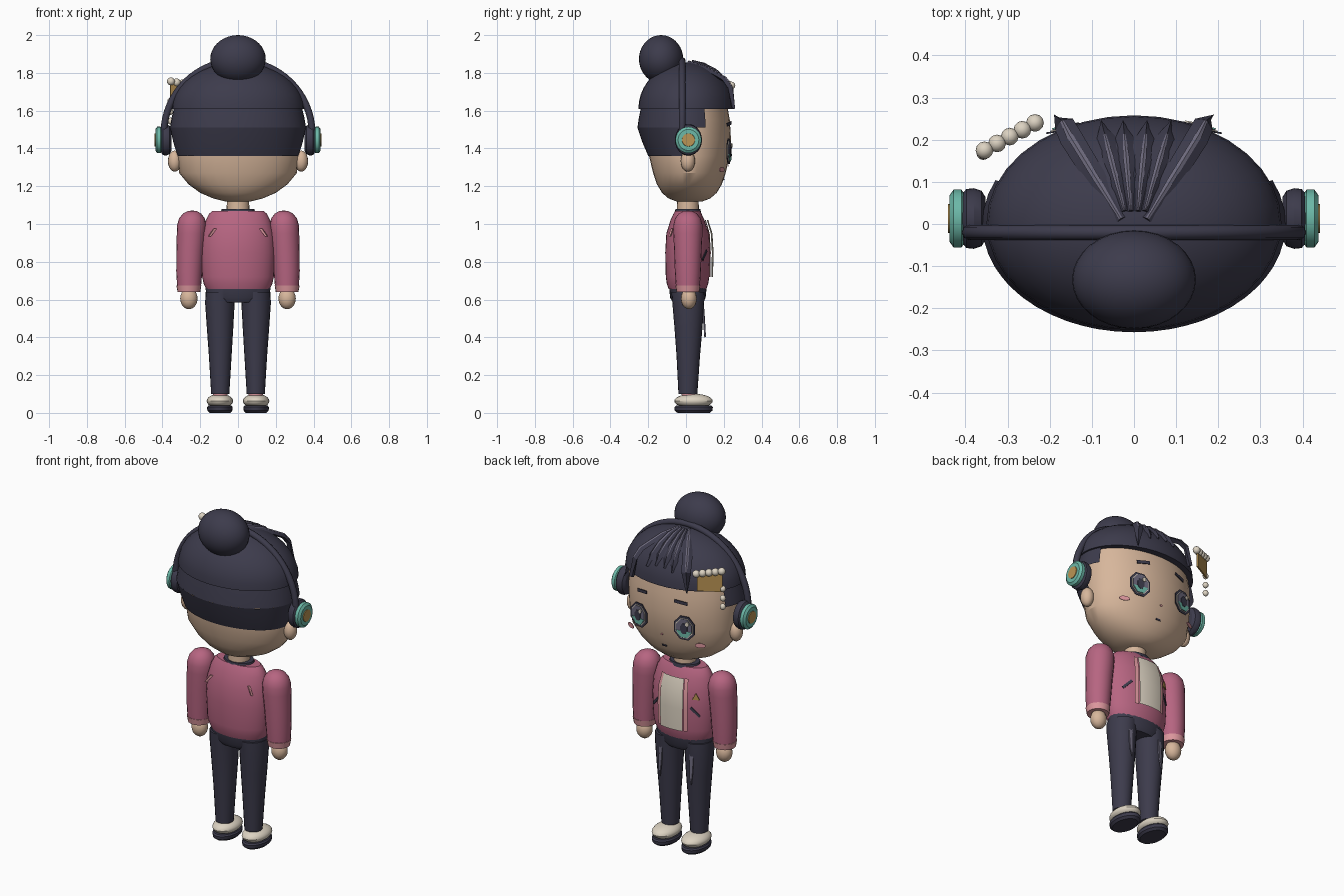
import bpy, bmesh, math
from mathutils import Vector, Matrix

if "Cube" in bpy.data.objects:
    bpy.data.objects.remove(bpy.data.objects["Cube"])

COLORS = {
    "navy": (0.046, 0.044, 0.072), "skin": (0.68, 0.47, 0.33), "rose": (0.47, 0.13, 0.22),
    "cream": (0.72, 0.65, 0.54), "teal": (0.15, 0.48, 0.39), "gold": (0.50, 0.30, 0.09),
    "pale_pink": (0.72, 0.31, 0.34), "grey_violet": (0.15, 0.14, 0.20),
}
MATS = {}
for key, c in COLORS.items():
    MATS[key] = bpy.data.materials.new(key)
    MATS[key].diffuse_color = (*c, 1)


def finish(name, bm, mat, matrix=None):
    me = bpy.data.meshes.new(name)
    if matrix is not None:
        bm.transform(matrix)
    bm.to_mesh(me)
    bm.free()
    me.materials.append(MATS[mat])
    ob = bpy.data.objects.new(name, me)
    bpy.context.collection.objects.link(ob)
    return ob


def loft(name, mat, rings, n=32, a0=0, a1=360, matrix=None):
    """Stack of elliptical rings (z, rx, ry, cx, cy), rising; partial angles leave it open."""
    bm = bmesh.new()
    full = a1 - a0 >= 360
    m = n if full else n + 1
    rows = []
    for r in rings:
        z, rx, ry, cx, cy = (tuple(r) + (0, 0))[:5]
        angs = [math.radians(a0 + (a1 - a0) * i / n) for i in range(m)]
        rows.append([bm.verts.new((cx + rx * math.cos(a), cy + ry * math.sin(a), z)) for a in angs])
    for lo, hi in zip(rows, rows[1:]):
        for i in range(n):
            j = (i + 1) % m
            bm.faces.new((lo[i], lo[j], hi[j], hi[i]))
    if full:
        bm.faces.new(rows[0][::-1])
        bm.faces.new(rows[-1])
    return finish(name, bm, mat, matrix)


def ball(name, mat, loc, rad, seg=24, rings=14):
    bm = bmesh.new()
    bmesh.ops.create_uvsphere(bm, u_segments=seg, v_segments=rings, radius=1)
    return finish(name, bm, mat, Matrix.Translation(loc) @ Matrix.Diagonal((*rad, 1)))


def plate(name, mat, pts, loc, yaw=0, pitch=0, depth=0.004):
    """Thin slab from an x,z outline, facing +y before it is turned."""
    bm = bmesh.new()
    back = [bm.verts.new((x, 0, z)) for x, z in pts]
    front = [bm.verts.new((x, depth, z)) for x, z in pts]
    bm.faces.new(back)
    bm.faces.new(front[::-1])
    for i in range(len(pts)):
        j = (i + 1) % len(pts)
        bm.faces.new((back[i], front[i], front[j], back[j]))
    bmesh.ops.recalc_face_normals(bm, faces=bm.faces)
    turn = Matrix.Rotation(math.radians(yaw), 4, 'Z') @ Matrix.Rotation(math.radians(pitch), 4, 'X')
    return finish(name, bm, mat, Matrix.Translation(loc) @ turn)


def oval(rx, rz, n=8, cx=0, cz=0):
    off = math.pi / n
    return [(cx + rx * math.cos(off + i * math.tau / n), cz + rz * math.sin(off + i * math.tau / n)) for i in range(n)]


def bar(length, width, slant):
    c, s = math.cos(math.radians(slant)), math.sin(math.radians(slant))
    corners = [(-length, -width), (length, -width), (length, width), (-length, width)]
    return [((x * c - z * s) / 2, (x * s + z * c) / 2) for x, z in corners]


def lock(name, mat, path, widths, thick, lift=0):
    """Diamond-section hair strand along a path."""
    bm = bmesh.new()
    path = [Vector(p) for p in path]
    rows = []
    for i, p in enumerate(path):
        t = (path[min(i + 1, len(path) - 1)] - path[max(i - 1, 0)]).normalized()
        side = t.cross(Vector((0, 0, 1))).normalized()
        up = side.cross(t).normalized()
        q, w = p + up * lift, widths[i] / 2
        rows.append([bm.verts.new(v) for v in (q - side * w, q + up * thick, q + side * w, q - up * thick)])
    for a, b in zip(rows, rows[1:]):
        for i in range(4):
            bm.faces.new((a[i], a[(i + 1) % 4], b[(i + 1) % 4], b[i]))
    bm.faces.new(rows[0])
    bm.faces.new(rows[-1][::-1])
    bmesh.ops.recalc_face_normals(bm, faces=bm.faces)
    return finish(name, bm, mat)


# Head and neck
loft("head", "skin", [(z, rx, ry, 0, 0.018) for z, rx, ry in (
    (1.12, .07, .07), (1.135, .13, .11), (1.165, .20, .145), (1.21, .262, .172), (1.27, .312, .192),
    (1.36, .322, .214), (1.45, .328, .22), (1.55, .328, .214), (1.63, .315, .20))])
loft("neck", "skin", [(1.04, .062, .06, 0, .01), (1.14, .058, .056, 0, .01)], 20)

# Hair: dome, back sections, bun
dome = [math.radians(a) for a in range(0, 90, 9)] + [math.radians(88)]
loft("hair_cap", "navy", [(1.61 + .245 * math.sin(a), .35 * math.cos(a), .255 * math.cos(a), 0, .003) for a in dome], 36)
loft("hair_upper_back", "navy", [(1.51, .36, .257), (1.56, .352, .25), (1.62, .338, .238)], 28, -204, 24)
loft("hair_lower_back", "navy", [(1.36, .32, .20), (1.43, .342, .23), (1.51, .36, .257)], 28, -184, 4)
ball("hair_bun", "navy", (0, -.132, 1.873), (.147, .117, .127), 32, 18)


def on_dome(x, y):
    return (x, y, 1.61 + .245 * math.sqrt(max(0, 1 - (x / .35) ** 2 - (y / .257) ** 2)))


# Fringe strands with pale streaks
for s in (-1, 1):
    path = [(s * .03, .01, 1.85), (s * .085, .10, 1.825), (s * .15, .205, 1.765), (s * .166, .236, 1.72), (s * .18, .25, 1.61)]
    lock("outer_fringe", "navy", path, (.03, .05, .055, .05, .008), .014)
    lock("outer_fringe_streak", "grey_violet", path[:4], (.008, .016, .016, .01), .003, .013)
for x in (-.075, -.025, .03, .085):
    path = [on_dome(x * (.3 + .7 * t), .03 + .205 * t) for t in (0, .3, .6, .85, 1)]
    lock("inner_fringe", "navy", path, (.015, .03, .045, .045, .01), .014)
    lock("inner_fringe_streak", "grey_violet", path[:4], (.006, .012, .015, .006), .003, .013)

# Headphone band
curve = bpy.data.curves.new("headband", 'CURVE')
curve.dimensions = '3D'
curve.bevel_depth, curve.bevel_resolution = .018, 2
spline = curve.splines.new('POLY')
spline.points.add(32)
for i, p in enumerate(spline.points):
    a = math.pi * i / 32
    p.co = (.392 * math.cos(a), -.02, 1.48 + .385 * math.sin(a), 1)
curve.materials.append(MATS["navy"])
bpy.context.collection.objects.link(bpy.data.objects.new("headband", curve))

for s in (-1, 1):
    # Ears and ear cups
    ball("ear", "skin", (s * .335, .01, 1.333), (.036, .038, .056), 16, 10)
    out = Matrix.Translation((0, .013, 1.445)) @ Matrix.Rotation(s * math.pi / 2, 4, 'Y')
    loft("ear_cushion", "navy", [(.352, .055, .05), (.362, .075, .066), (.38, .083, .072), (.398, .08, .07), (.41, .06, .056)], 24, matrix=out)
    loft("ear_cup", "teal", [(.402, .06, .058), (.41, .07, .069), (.428, .07, .069), (.438, .056, .055)], 24, matrix=out)
    loft("ear_cup_disc", "gold", [(.43, .036, .036), (.442, .034, .034)], 20, matrix=out)

    # Eyes in stacked layers, brows and cheeks
    for i, (part, mat, pts) in enumerate((
            ("eye_outline", "navy", oval(.066, .074)),
            ("eye_white", "cream", oval(.054, .061)),
            ("eye_iris", "grey_violet", oval(.049, .058)),
            ("eye_iris_lower", "teal", [(-.045, -.015), (-.02, -.052), (.02, -.052), (.045, -.015)]),
            ("eye_pupil", "navy", oval(.022, .032)),
            ("eye_glint", "cream", oval(.012, .014, 6, -.02, .03)))):
        plate(part, mat, pts, (s * (.148 + .0004 * i), .224 + .0025 * i, 1.385), -s * 10)
    plate("brow", "navy", bar(.075, .018, -s * 8), (s * .125, .226, 1.53), -s * 16)
    plate("cheek_blush", "pale_pink", oval(.03, .014, 12), (s * .225, .188, 1.288), -s * 25)
plate("nose", "pale_pink", oval(.007, .006, 6), (0, .224, 1.31))
plate("mouth", "navy", bar(.03, .009, 0), (0, .199, 1.235), 0, -15)

# Hair ornament: beaded bar, gold plate, hanging beads
for i in range(5):
    t = i / 4
    ball("ornament_bead", "cream", (-.355 + .12 * t, .175 + .065 * t, 1.755 - .022 * t), (.021, .021, .021), 12, 8)
plate("ornament_plate", "gold", [(-.068, -.055), (.068, -.055), (.068, .05), (-.068, .06)], (-.297, .203, 1.69), 29, 0, .008)
for z in (1.65, 1.595, 1.545):
    ball("ornament_drop", "cream", (-.358, .168, z), (.016, .016, .018), 12, 8)

# Jacket body
TORSO = ((.655, .168, .10), (.685, .182, .11), (.72, .19, .115), (.85, .196, .118), (.95, .19, .112),
         (1.02, .17, .09), (1.055, .152, .074), (1.07, .135, .065))
loft("jacket", "rose", [(z, rx, ry, 0, .008) for z, rx, ry in TORSO])
loft("collar", "navy", [(1.06, .092, .07, 0, .01), (1.08, .086, .066, 0, .01)], 24)
front = [(z, rx + .012, ry + .02, 0, .008) for z, rx, ry in TORSO[2:6]]
loft("shirt_panel", "cream", front, 8, 69, 111)
for a in (62, 111):
    loft("jacket_trim", "pale_pink", [(z, rx, ry - .006, 0, .008) for z, rx, ry, _, _ in front], 2, a, a + 7)
for s in (-1, 1):
    plate("pocket_slash", "navy", bar(.07, .014, -s * 45), (s * .128, .097, .835), -s * 27)
    plate("back_mark", "pale_pink", [(s * x, z) for x, z in ((.022, .022), (.006, .022), (-.025, -.02), (-.012, -.02))],
          (s * .135, -.074, .955), 180 - s * 25, 0, .009)
plate("badge", "gold", [(-.02, -.018), (.02, -.018), (0, .022)], (-.13, .093, .925), 28, 0, .006)

for s in (-1, 1):
    # Sleeve, cuff and hand
    loft("sleeve", "rose", [(z, r, r, s * cx, .01) for z, r, cx in (
        (.665, .063, .259), (.75, .069, .258), (.86, .073, .253), (.95, .077, .247), (.995, .077, .245),
        (1.03, .068, .244), (1.055, .048, .243), (1.068, .024, .242), (1.071, .004, .242))], 20)
    loft("cuff", "pale_pink", [(.64, .06, .06, s * .26, .01), (.675, .066, .066, s * .26, .01)], 20)
    ball("hand", "skin", (s * .26, .015, .605), (.046, .042, .056), 16, 10)

    # Trouser leg with pale crease
    loft("trouser_leg", "navy", [(z, rx, ry, s * cx, cy) for z, rx, ry, cx, cy in (
        (.10, .048, .05, .094, .01), (.30, .06, .062, .094, .012), (.45, .07, .074, .095, .013),
        (.58, .078, .084, .096, .012), (.64, .08, .088, .092, .011))], 20)
    plate("trouser_crease", "grey_violet", [(-.004, -.11), (.008, -.06), (.012, .10), (-.012, .11), (-.01, -.03)],
          (s * .10, .09, .51), -s * 8, 4, .008)

    # Sock, shoe and sole
    loft("sock", "pale_pink", [(.07, .038, .04, s * .094, .02), (.12, .038, .04, s * .094, .015)], 16)
    ball("shoe", "cream", (s * .096, .04, .063), (.07, .102, .038), 24, 12)
    loft("sole", "navy", [(0, .055, .085, s * .096, .04), (.012, .066, .1, s * .096, .04),
                          (.03, .068, .102, s * .096, .04), (.038, .062, .094, s * .096, .04)], 24)
loft("trouser_waist", "navy", [(.585, .13, .08, 0, .01), (.61, .168, .094, 0, .01), (.67, .172, .10, 0, .01)], 28)

# Smooth shading with crisp edges
for ob in bpy.context.collection.objects:
    ob.select_set(ob.type == 'MESH')
    if ob.type == 'MESH':
        bpy.context.view_layer.objects.active = ob
bpy.ops.object.shade_smooth_by_angle(angle=math.radians(30))

for m in bpy.data.materials:
    if m.users and not m.is_grease_pencil:
        m.use_nodes = True
        m.node_tree.nodes["Principled BSDF"].inputs["Base Color"].default_value = m.diffuse_color
